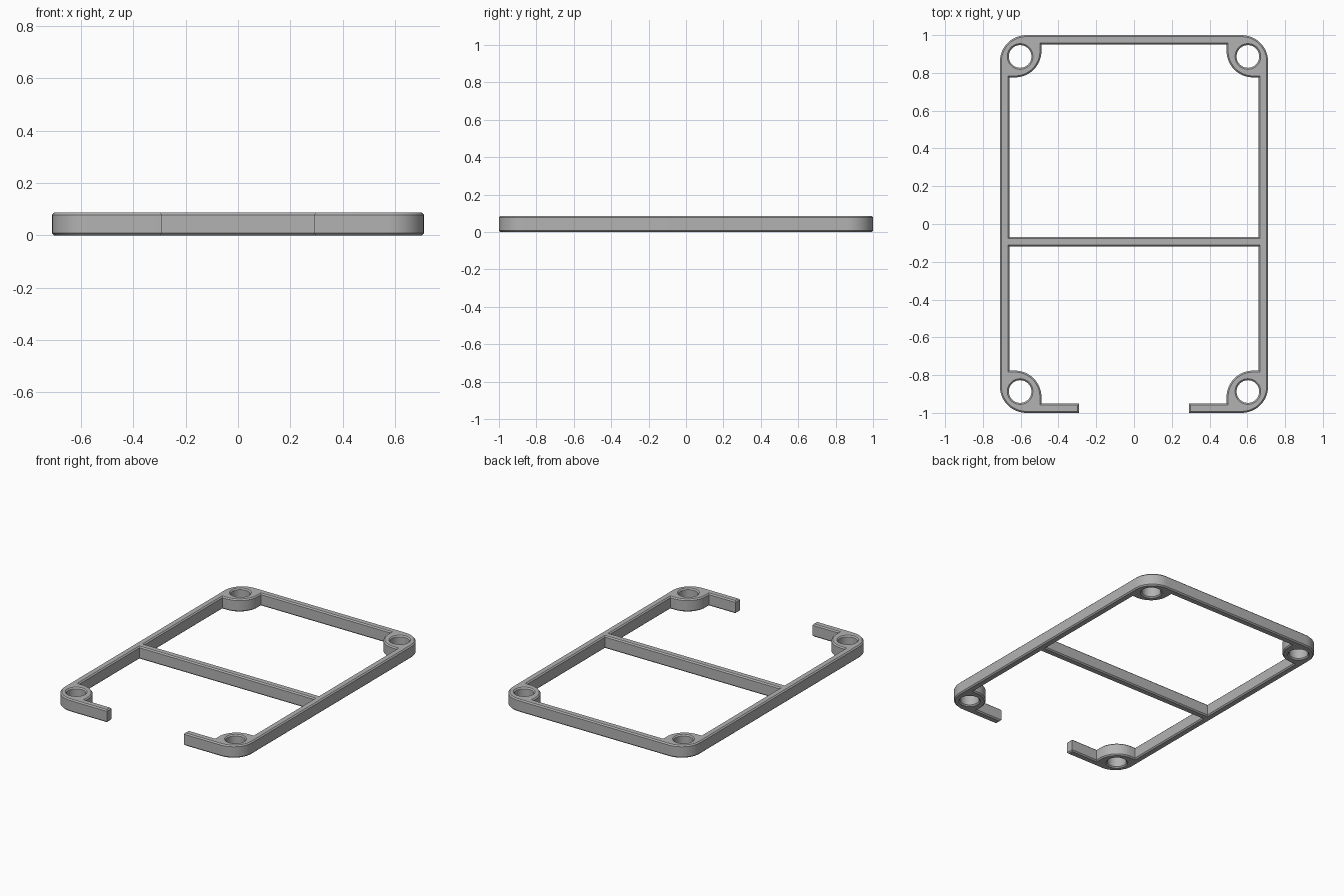
import bpy
from math import cos, sin, pi

cube = bpy.data.objects.get("Cube")
if cube:
    bpy.data.objects.remove(cube, do_unlink=True)

HEIGHT, CHAMFER = 0.086, 0.008
OUT_X, OUT_Y, WALL = 0.71, 1.0, 0.05
IN_X, IN_Y = OUT_X - WALL, OUT_Y - WALL
BOSS_X, BOSS_Y = 0.49, 0.776      # inner sides of the corner bosses
HOLE_X, HOLE_Y, HOLE_R = 0.603, 0.887, 0.06
BAR_TOP, BAR_BOTTOM = -0.07, -0.12
GAP, RADIUS = 0.29, 0.14


def arc(cx, cy, r, start, end, steps=12):
    """Points on an arc, angles in quarter turns."""
    angles = [(start + (end - start) * i / steps) * pi / 2 for i in range(steps + 1)]
    return [(cx + r * cos(a), cy + r * sin(a)) for a in angles]


def mirror_x(points):
    return [(-x, y) for x, y in reversed(points)]


def flip_y(points):
    return [(x, -y) for x, y in reversed(points)]


# Right-hand corner shapes, listed from the upper end to the lower end
outer_top = arc(OUT_X - RADIUS, OUT_Y - RADIUS, RADIUS, 1, 0)
boss_top = ([(BOSS_X, IN_Y)]
            + arc(BOSS_X + RADIUS, BOSS_Y + RADIUS, RADIUS, 2, 3)
            + [(IN_X, BOSS_Y)])

# Outside contour: round the frame, then in through the front gap
half = (outer_top + flip_y(outer_top)
        + [(GAP, -OUT_Y), (GAP, -IN_Y)]
        + list(reversed(flip_y(boss_top)))[::-1][::-1])
half = half[:-len(boss_top)] + [(x, -y) for x, y in boss_top] + [(IN_X, BAR_BOTTOM)]
contour = half + mirror_x(half)

# Closed rear window above the cross bar
window_half = boss_top + [(IN_X, BAR_TOP)]
window = window_half + mirror_x(window_half)

# Screw holes through the bosses
holes = [arc(sx * HOLE_X, sy * HOLE_Y, HOLE_R, 0, 4, 40)[:-1]
         for sx in (-1, 1) for sy in (-1, 1)]

# Filled profile, extruded with chamfered edges
curve = bpy.data.curves.new("frame_profile", "CURVE")
curve.dimensions = "2D"
curve.fill_mode = "BOTH"
curve.extrude = HEIGHT / 2 - CHAMFER
curve.bevel_depth = CHAMFER
curve.bevel_resolution = 0
curve.offset = -CHAMFER


def signed_area(points):
    return sum(a[0] * b[1] - b[0] * a[1]
               for a, b in zip(points, points[1:] + points[:1]))


def add_loop(points, clockwise):
    if (signed_area(points) < 0) != clockwise:
        points = points[::-1]
    spline = curve.splines.new("POLY")
    spline.points.add(len(points) - 1)
    for point, (x, y) in zip(spline.points, points):
        point.co = (x, y, 0, 1)
    spline.use_cyclic_u = True


add_loop(contour, True)
for loop in [window] + holes:
    add_loop(loop, False)

# Turn the profile into a mesh
helper = bpy.data.objects.new("frame_profile", curve)
bpy.context.collection.objects.link(helper)
depsgraph = bpy.context.evaluated_depsgraph_get()
mesh = bpy.data.meshes.new_from_object(helper.evaluated_get(depsgraph))
bpy.data.objects.remove(helper, do_unlink=True)

frame = bpy.data.objects.new("gasket_frame", mesh)
bpy.context.collection.objects.link(frame)
frame.location.z = HEIGHT / 2

# Plain grey plastic
grey = bpy.data.materials.new("plain_grey")
grey.use_nodes = True
colour = (0.45, 0.45, 0.45, 1)
grey.diffuse_color = colour
grey.node_tree.nodes["Principled BSDF"].inputs["Base Color"].default_value = colour
mesh.materials.clear()
mesh.materials.append(grey)

# Weld the shell, then smooth the round walls only
import bmesh
bm = bmesh.new()
bm.from_mesh(mesh)
bmesh.ops.remove_doubles(bm, verts=bm.verts, dist=0.0005)
bmesh.ops.recalc_face_normals(bm, faces=bm.faces)
bm.to_mesh(mesh)
bm.free()
bpy.context.view_layer.objects.active = frame
frame.select_set(True)
bpy.ops.object.shade_smooth_by_angle(angle=pi / 6)
